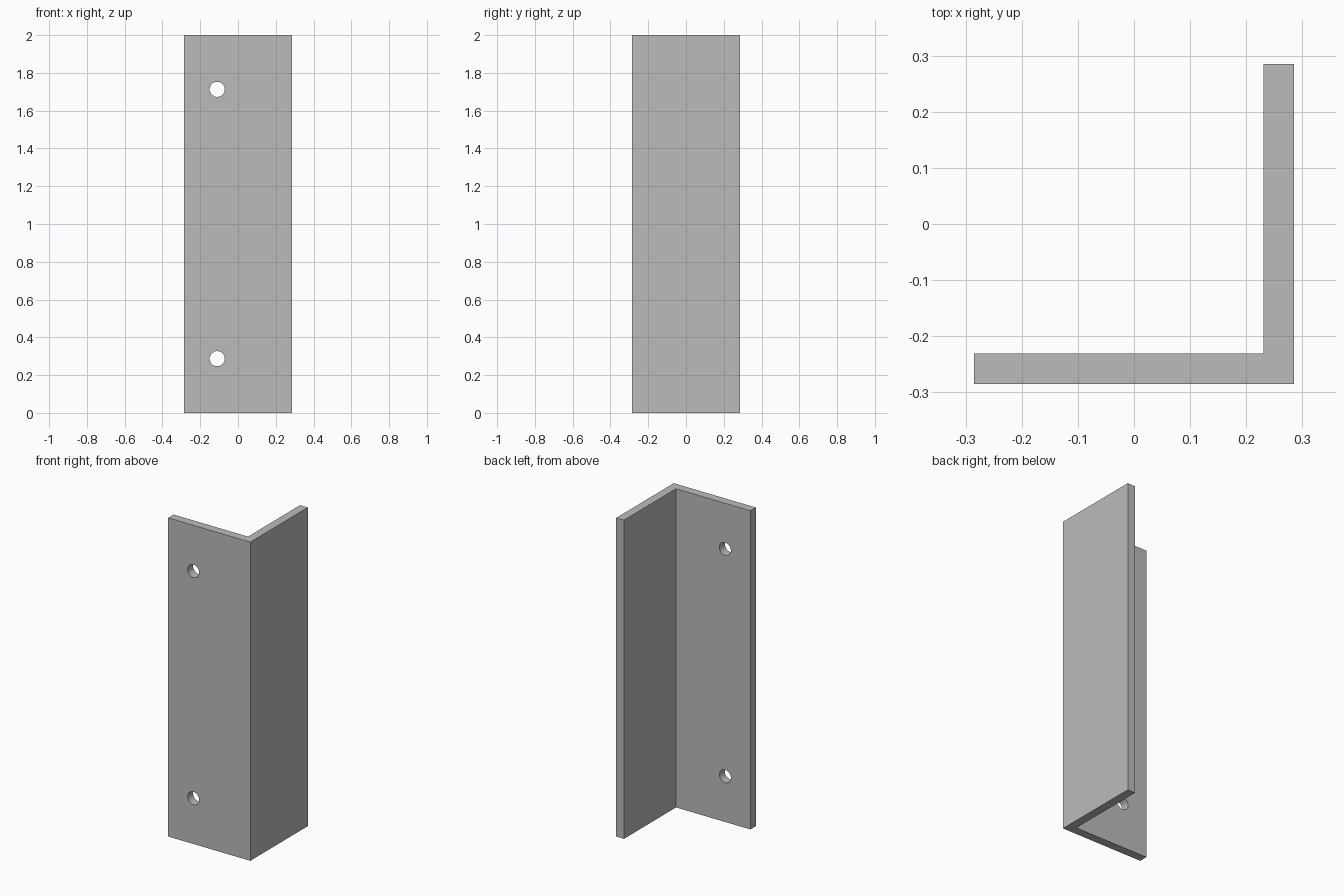
import bpy
import bmesh
import math
from mathutils import Matrix

default = bpy.data.objects.get("Cube")
if default:
    bpy.data.objects.remove(default, do_unlink=True)

HALF, THICK, HEIGHT = 0.285, 0.054, 2.0
HOLE_X, HOLE_R, HOLE_INSET = -0.11, 0.04, 0.287

grey = bpy.data.materials.new("plain grey")
grey.use_nodes = True
colour = (0.5, 0.5, 0.5, 1)
grey.diffuse_color = colour
grey.node_tree.nodes["Principled BSDF"].inputs["Base Color"].default_value = colour


def make_object(name, bm):
    bmesh.ops.recalc_face_normals(bm, faces=bm.faces)
    mesh = bpy.data.meshes.new(name)
    bm.to_mesh(mesh)
    bm.free()
    mesh.materials.append(grey)
    obj = bpy.data.objects.new(name, mesh)
    bpy.context.collection.objects.link(obj)
    return obj


# L-shaped profile extruded upward
inner = HALF - THICK
profile = [(-HALF, -HALF), (HALF, -HALF), (HALF, HALF),
           (inner, HALF), (inner, -inner), (-HALF, -inner)]
bm = bmesh.new()
base = bm.faces.new([bm.verts.new((x, y, 0)) for x, y in profile])
top = bmesh.ops.extrude_face_region(bm, geom=[base])["geom"]
bmesh.ops.translate(bm, vec=(0, 0, HEIGHT),
                    verts=[v for v in top if isinstance(v, bmesh.types.BMVert)])
bracket = make_object("angle_bracket", bm)

# Round cutters for the two screw holes in the front flange
bm = bmesh.new()
for z in (HOLE_INSET, HEIGHT - HOLE_INSET):
    place = Matrix.Translation((HOLE_X, -HALF + THICK / 2, z)) @ Matrix.Rotation(math.pi / 2, 4, "X")
    bmesh.ops.create_cone(bm, cap_ends=True, segments=48, radius1=HOLE_R,
                          radius2=HOLE_R, depth=THICK * 3, matrix=place)
cutter = make_object("screw_hole_cutter", bm)

cut = bracket.modifiers.new("screw holes", "BOOLEAN")
cut.operation = "DIFFERENCE"
cut.solver = "EXACT"
cut.object = cutter
bpy.context.view_layer.objects.active = bracket
bracket.select_set(True)
bpy.ops.object.modifier_apply(modifier=cut.name)
bpy.data.objects.remove(cutter, do_unlink=True)

# Smooth hole walls, crisp edges everywhere else
bpy.ops.object.shade_smooth_by_angle(angle=math.radians(30))
